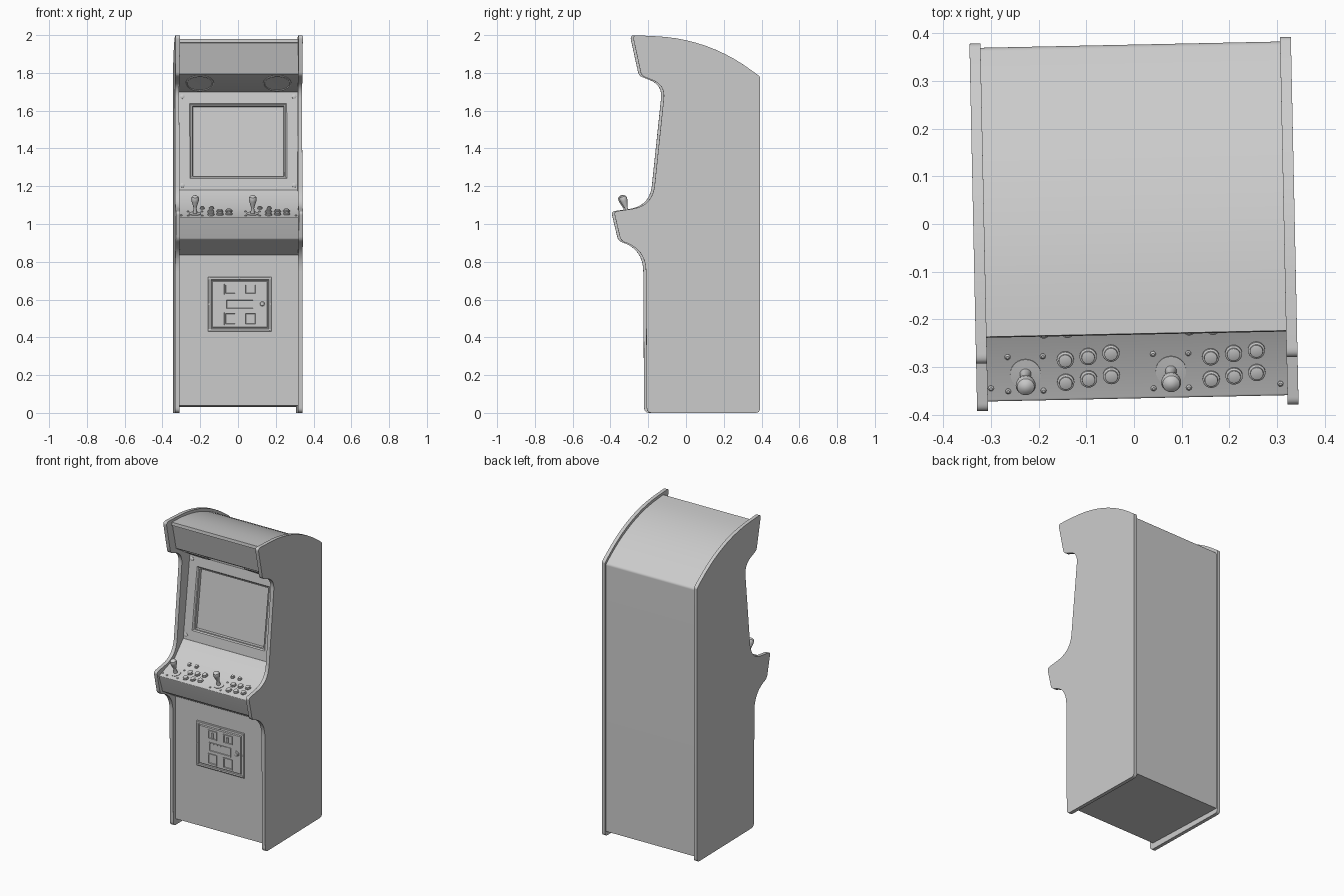
import bpy, bmesh, math
from mathutils import Vector, Matrix

cube = bpy.data.objects.get("Cube")
if cube:
    bpy.data.objects.remove(cube, do_unlink=True)

grey = bpy.data.materials.new("cabinet_grey")
grey.use_nodes = True
grey.diffuse_color = (0.6, 0.6, 0.6, 1)
grey.node_tree.nodes["Principled BSDF"].inputs["Base Color"].default_value = grey.diffuse_color

TURN = Matrix.Rotation(math.radians(1.2), 4, 'Z')   # whole cabinet stands slightly turned
INNER, OUTER = 0.314, 0.337                         # side panel faces


def finish(name, bm, bevel=0):
    bmesh.ops.recalc_face_normals(bm, faces=bm.faces)
    mesh = bpy.data.meshes.new(name)
    bm.to_mesh(mesh)
    bm.free()
    mesh.materials.append(grey)
    obj = bpy.data.objects.new(name, mesh)
    bpy.context.collection.objects.link(obj)
    obj.matrix_world = TURN
    if bevel:
        mod = obj.modifiers.new("edge_round", 'BEVEL')
        mod.width, mod.segments, mod.angle_limit = bevel, 3, math.radians(50)
    return obj


def rounded(corners, steps=10):
    """Outline from (y, z, trim) corners, each softened by a quadratic curve."""
    out = []
    for i, (y, z, trim) in enumerate(corners):
        p = Vector((y, z))
        if not trim:
            out.append(p)
            continue
        a = p + (Vector(corners[i - 1][:2]) - p).normalized() * trim
        b = p + (Vector(corners[(i + 1) % len(corners)][:2]) - p).normalized() * trim
        for k in range(steps + 1):
            t = k / steps
            out.append(a * (1 - t) ** 2 + p * 2 * t * (1 - t) + b * t * t)
    return out


def extrude(name, outline, x0, x1, bevel=0):
    bm = bmesh.new()
    face = bm.faces.new([bm.verts.new((x0, p.x, p.y)) for p in outline])
    ext = bmesh.ops.extrude_face_region(bm, geom=[face])
    verts = [v for v in ext["geom"] if isinstance(v, bmesh.types.BMVert)]
    bmesh.ops.translate(bm, vec=(x1 - x0, 0, 0), verts=verts)
    return finish(name, bm, bevel)


def surface(low, high):
    """Frame on a sloping front surface: x across, y up the slope, z outward."""
    d = Vector((0, high[0] - low[0], high[1] - low[1])).normalized()
    n = Vector((1, 0, 0)).cross(d)
    mid = Vector((0, (low[0] + high[0]) / 2, (low[1] + high[1]) / 2))
    return Matrix.Translation(mid) @ Matrix((Vector((1, 0, 0)), d, n)).transposed().to_4x4()


def rings(name, loops, places, close=True):
    """Bridge successive loops of points and cap the last; repeat at each place."""
    bm = bmesh.new()
    for m in places:
        rows = [[bm.verts.new(m @ Vector(p)) for p in loop] for loop in loops]
        for a, b in zip(rows, rows[1:]):
            for i in range(len(a)):
                j = (i + 1) % len(a)
                bm.faces.new((a[i], a[j], b[j], b[i]))
        bm.faces.new(rows[-1])
    return finish(name, bm)


def plate(name, steps, places):
    rings(name, [[(sx * w, sy * h, z) for sx, sy in ((-1, -1), (1, -1), (1, 1), (-1, 1))]
                 for w, h, z in steps], places)


def lathe(name, profile, places, n=24):
    rings(name, [[(r * math.cos(math.tau * i / n), r * math.sin(math.tau * i / n), z)
                  for i in range(n)] for r, z in profile], places)


def at(frame, *spots):
    return [frame @ Matrix.Translation((x, y, 0)) for x, y in spots]


# Side panels
side = rounded([(-.29, 2, .025), (-.243, 1.785, .02), (-.118, 1.735, .07), (-.185, 1.095, .11),
                (-.389, 1.066, .02), (-.352, .91, .025), (-.22, .868, .12), (-.215, 0, .03),
                (.385, 0, .025), (.385, 1.78, .01), (.115, 1.98, .28)])
extrude("right_side_panel", side, -OUTER, -INNER, .008)
extrude("left_side_panel", side, INNER, OUTER, .008)

# Cabinet body between the side panels
marquee_low, hood_back = (-.185, 1.793), (-.04, 1.7)
screen_low, deck_back, deck_front = (-.11, 1.18), (-.2, 1.088), (-.367, 1.036)
body = rounded([(-.23, 1.98, 0), (-.232, 1.96, 0), (-.224, 1.957, 0), (*marquee_low, 0),
                (*hood_back, 0), (-.01, 1.7, 0), (-.08, 1.18, 0), (*screen_low, 0),
                (*deck_back, 0), (*deck_front, .006), (-.328, .92, .006), (-.19, .835, 0),
                (-.19, .04, 0), (.376, .03, 0), (.376, 1.765, .01), (.11, 1.962, .28)])
extrude("cabinet_body", body, -INNER - .004, INNER + .004)

# Screen bezel with recessed glass
bezel = surface(screen_low, hood_back)
plate("screen_bezel", [(INNER, .262, -.03), (INNER, .262, 0), (.257, .2, 0), (.25, .193, -.006),
                       (.243, .187, -.006), (.24, .184, -.024)], [bezel])
SCREW = [(.012, 0), (.012, .003), (.007, .006)]
lathe("bezel_screws", SCREW, at(bezel, *[(x, y) for x in (-.296, .296) for y in (-.237, .237)]), 12)

# Speakers under the hood
hood = surface(hood_back, marquee_low)
lathe("speakers", [(.075, 0), (.075, .004), (.068, .006), (.066, .002), (.03, .001)],
      at(hood, (-.205, 0), (.205, 0)), 32)

# Control deck
deck = surface(deck_front, deck_back)
slope = math.hypot(deck_back[0] - deck_front[0], deck_back[1] - deck_front[1]) \
    / (deck_back[0] - deck_front[0])
middle = (deck_back[0] + deck_front[0]) / 2


def on_deck(*spots):
    return at(deck, *[(x, (y - middle) * slope) for x, y in spots])


buttons, small, sticks, screws = [], [], [], [(-.307, -.338), (.3, -.341)]
for base in (-.234, .071):
    sticks.append((base, -.309))
    for k in range(3):
        for row in (0, -.047):
            buttons.append((base + .084 + .048 * k, -.281 + .006 * k + row))
    small += [(base + .04, -.222), (base + .09, -.222)]
    screws += [(base + sx * .037, -.309 + sy * .036) for sx in (-1, 1) for sy in (-1, 1)]
lathe("action_buttons", [(.018, 0), (.018, .006), (.014, .008), (.014, .006), (.0135, .012),
                         (.011, .013)], on_deck(*buttons), 20)
lathe("start_buttons", [(.013, 0), (.013, .006), (.009, .008), (.009, .012)], on_deck(*small), 16)
lathe("deck_screws", [(.006, 0), (.006, .002), (.003, .005)], on_deck(*screws), 10)
lathe("joysticks", [(.032, 0), (.032, .003), (.012, .004), (.008, .03), (.01, .04), (.019, .07),
                    (.021, .083), (.018, .094), (.01, .1), (.003, .102)], on_deck(*sticks))

# Coin door
door = surface((-.19, .43), (-.19, .72))
plate("coin_door", [(.168, .145, 0), (.168, .145, .005), (.164, .141, .008), (.153, .13, .008),
                    (.15, .127, .002), (.147, .124, .002), (.144, .121, .01)], at(door, (.006, 0)))
pocket = [(.032, 1, .008), (.032, 1, .016), (.026, .8, .016), (.024, .75, .011)]
for name, y, h in (("coin_slots", .08, .028), ("coin_returns", -.077, .034)):
    plate(name, [(w, h * s, z) for w, s, z in pocket], at(door, (-.045, y), (.062, y)))
plate("slot_bars", [(.006, .016, .008), (.006, .016, .018)], at(door, (-.045, .078), (.062, .078)))
plate("coin_label", [(.078, .03, .008), (.078, .03, .014), (.07, .023, .014), (.068, .021, .011)],
      at(door, (.006, 0)))
lathe("door_lock", [(.018, .008), (.018, .014), (.012, .016), (.01, .02), (.005, .021)],
      at(door, (.124, .003)), 16)
lathe("door_screws", [(.005, .008), (.005, .011), (.002, .012)],
      at(door, *[(.006 + x * .16, y * .136) for x in (-1, 0, 1) for y in (-1, 0, 1) if x or y]), 8)

# Smooth shading with crisp edges
for obj in bpy.context.collection.objects:
    obj.select_set(obj.type == 'MESH')
bpy.context.view_layer.objects.active = bpy.data.objects["cabinet_body"]
bpy.ops.object.shade_smooth_by_angle(angle=math.radians(35))
